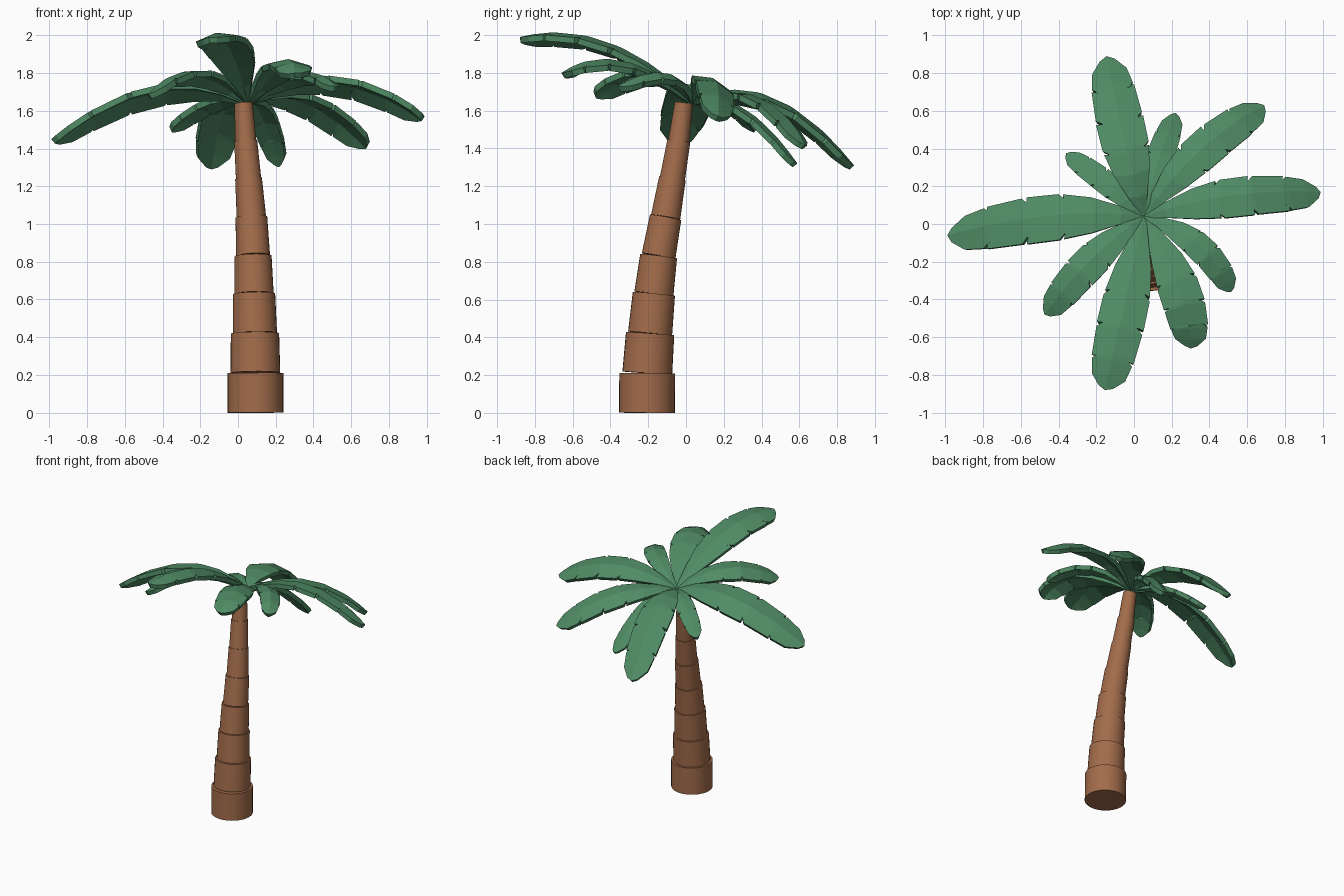
import bpy, bmesh
from mathutils import Vector

if "Cube" in bpy.data.objects:
    bpy.data.objects.remove(bpy.data.objects["Cube"])


def material(name, color):
    m = bpy.data.materials.new(name)
    m.diffuse_color = color
    m.use_nodes = True
    m.node_tree.nodes["Principled BSDF"].inputs["Base Color"].default_value = m.diffuse_color
    return m


BARK = material("bark", (0.36, 0.15, 0.07, 1))
GREEN = material("leaf_green", (0.08, 0.26, 0.13, 1))


def make_object(name, bm, mat):
    bmesh.ops.recalc_face_normals(bm, faces=bm.faces) if mat is BARK else None
    mesh = bpy.data.meshes.new(name)
    bm.to_mesh(mesh)
    bm.free()
    mesh.materials.append(mat)
    ob = bpy.data.objects.new(name, mesh)
    bpy.context.collection.objects.link(ob)
    return ob


# Trunk: stacked, leaning, slightly tapered drums
centres = [(.093, -.207, 0), (.092, -.205, .21), (.09, -.19, .42), (.085, -.17, .63),
           (.08, -.145, .83), (.071, -.108, 1.035), (.056, -.072, 1.24),
           (.041, -.038, 1.44), (.029, -.012, 1.64)]
radii = [(.148, .148), (.132, .128), (.117, .112), (.104, .098),
         (.09, .084), (.078, .071), (.067, .061), (.056, .048)]
for i, (r0, r1) in enumerate(radii):
    a, b = Vector(centres[i]), Vector(centres[i + 1])
    axis = (b - a).normalized()
    bm = bmesh.new()
    bmesh.ops.create_cone(bm, cap_ends=True, segments=32, radius1=r0, radius2=r1,
                          depth=(b - a).length)
    rot = Vector((0, 0, 1)).rotation_difference(axis)
    for v in bm.verts:
        v.co = rot @ v.co + (a + b) / 2
    ob = make_object(f"trunk_segment_{i + 1}", bm, BARK)
    bpy.context.view_layer.objects.active = ob
    ob.select_set(True)
    bpy.ops.object.shade_smooth_by_angle()
    ob.select_set(False)

# Leaf outline: (ridge t, edge t, half-width factor), with triangular notches
OUTLINE = [(0, 0, .1), (.12, .13, .42), (.26, .28, .78), (.40, .43, .97),
           (.42, .415, .68), (.44, .455, 1), (.60, .625, 1.02),
           (.615, .61, .66), (.63, .65, 1), (.79, .825, .92),
           (.81, .805, .62), (.83, .84, .88), (.92, .93, .74), (1, .985, .32)]
CROWN = Vector((.052, .042, 1.66))
UP = Vector((-.06, .36, .93)).normalized()
THICK = .032


def leaf(name, mid, tip, half):
    mid, tip = Vector(mid), Vector(tip)

    def point(t):
        return (CROWN * (2 * t - 1) * (t - 1) + mid * 4 * t * (1 - t)
                + tip * t * (2 * t - 1))

    def frame(t):
        tangent = (point(t + .01) - point(t - .01)).normalized()
        side = tangent.cross(UP).normalized()
        return side, side.cross(tangent)

    bm = bmesh.new()
    rows = []
    for tr, te, w in OUTLINE:
        side, up = frame(te)
        out = side * half * w
        drop = up * half * w * .26
        p = point(te)
        rows.append([bm.verts.new(c) for c in (p - out - drop, point(tr), p + out - drop)])
    for a, b in zip(rows, rows[1:]):
        for k in (0, 1):
            bm.faces.new((a[k], a[k + 1], b[k + 1], b[k]))
    ob = make_object(name, bm, GREEN)
    solid = ob.modifiers.new("thickness", 'SOLIDIFY')
    solid.thickness = THICK
    solid.offset = -1


# Crown: leaves given by middle point, tip and half width
leaf("leaf_right", (.51, .15, 1.77), (.99, .17, 1.57), .11)
leaf("leaf_back_right", (.35, .39, 1.67), (.69, .63, 1.42), .105)
leaf("leaf_back_small", (.12, .31, 1.61), (.22, .59, 1.32), .075)
leaf("leaf_back", (-.055, .46, 1.67), (-.145, .89, 1.31), .125)
leaf("leaf_back_left_small", (-.13, .21, 1.66), (-.36, .375, 1.51), .065)
leaf("leaf_left", (-.45, .045, 1.72), (-.99, -.06, 1.45), .13)
leaf("leaf_front_left", (-.23, -.19, 1.81), (-.475, -.48, 1.69), .095)
leaf("leaf_front", (-.05, -.42, 1.965), (-.155, -.88, 1.99), .125)
leaf("leaf_front_right", (.24, -.34, 1.865), (.30, -.66, 1.80), .11)
leaf("leaf_front_right_small", (.34, -.11, 1.80), (.515, -.36, 1.73), .075)
